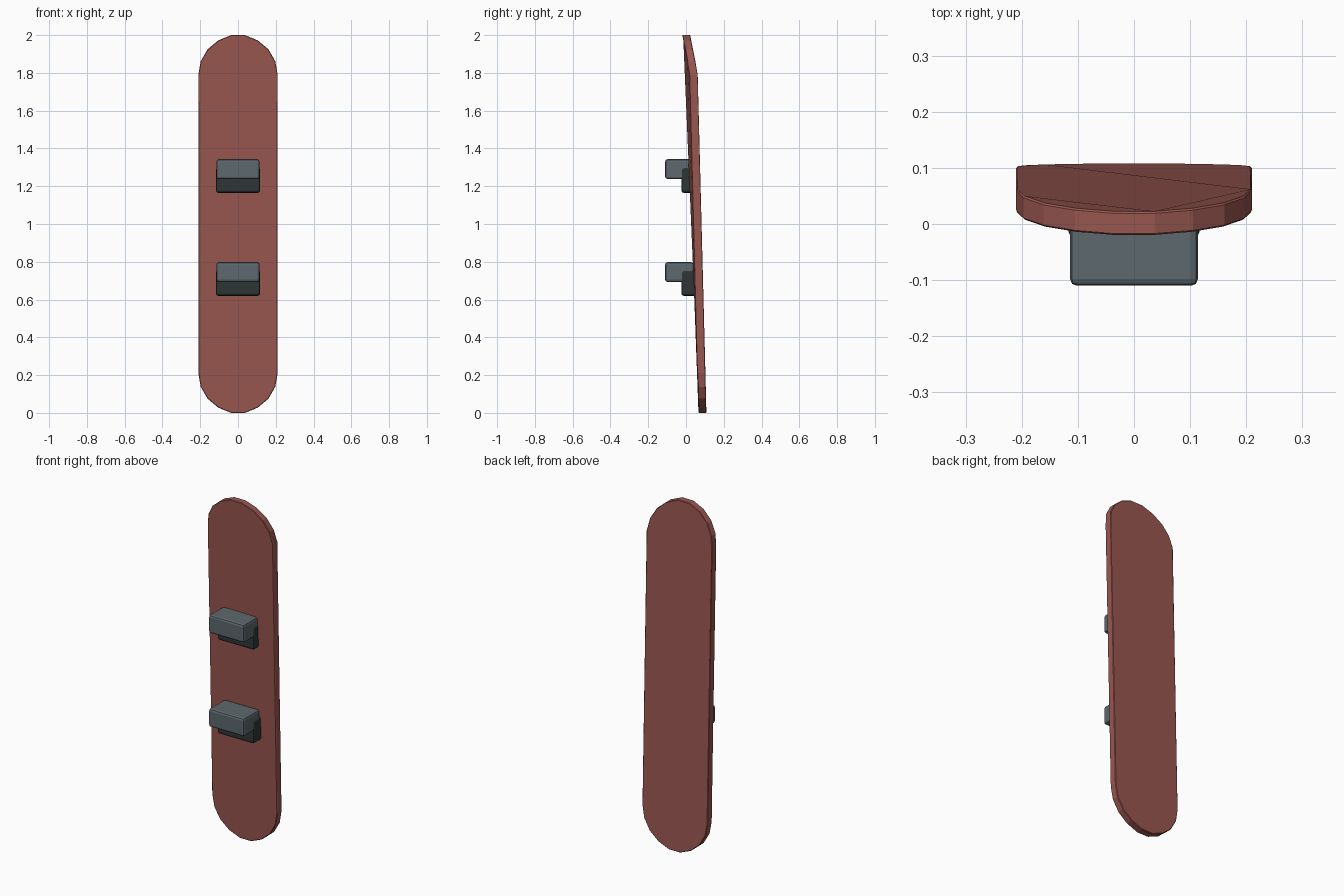
import bpy, bmesh, math

if "Cube" in bpy.data.objects:
    bpy.data.objects.remove(bpy.data.objects["Cube"])


def material(name, rgb):
    m = bpy.data.materials.new(name)
    m.diffuse_color = (*rgb, 1)
    m.use_nodes = True
    m.node_tree.nodes["Principled BSDF"].inputs["Base Color"].default_value = m.diffuse_color
    return m


RED = material("brick_red", (0.32, 0.095, 0.08))
SLATE = material("slate_grey", (0.11, 0.14, 0.155))
DARK = material("charcoal", (0.028, 0.036, 0.037))


def finish(bm, name, mat, bevel, segments):
    bmesh.ops.recalc_face_normals(bm, faces=bm.faces)
    mesh = bpy.data.meshes.new(name)
    bm.to_mesh(mesh)
    bm.free()
    mesh.materials.append(mat)
    ob = bpy.data.objects.new(name, mesh)
    bpy.context.collection.objects.link(ob)
    mod = ob.modifiers.new("soft_edges", 'BEVEL')
    mod.width, mod.segments = bevel, segments
    mod.limit_method = 'ANGLE'
    mod.angle_limit = math.radians(40)
    return ob


def block(name, mat, half_x, y0, y1, z0, z1):
    bm = bmesh.new()
    bmesh.ops.create_cube(bm, size=1)
    for v in bm.verts:
        v.co.x *= 2 * half_x
        v.co.y = y1 if v.co.y > 0 else y0
        v.co.z = z1 if v.co.z > 0 else z0
    finish(bm, name, mat, 0.012, 2)


# Deck: stadium outline, leaning back, with the upper nose bent forward
R, SEG, THICK = 0.21, 9, 0.042
outline = []
for centre, start in ((2 - R, 0), (R, math.pi)):
    for i in range(SEG + 1):
        a = start + math.pi * i / SEG
        outline.append((R * math.cos(a), centre + R * math.sin(a) * R / (R * math.sin(math.pi * 4 / 9))
                        if abs(math.sin(a)) > 0.98 else centre + R * math.sin(a)))


def deck_y(z):
    bend = 2 - R
    return 0.066 - 0.0245 * z if z < bend else 0.022 - 0.2 * (z - bend)


bm = bmesh.new()
front = [bm.verts.new((x, deck_y(z), z)) for x, z in outline]
back = [bm.verts.new((x, deck_y(z) + THICK, z)) for x, z in outline]
bm.faces.new(front)
bm.faces.new(back[::-1])
for i in range(len(front)):
    j = (i + 1) % len(front)
    bm.faces.new((front[i], front[j], back[j], back[i]))
finish(bm, "deck", RED, 0.003, 1)

# Two bindings: a dark base with a lighter toe block on top
for label, z, rear in (("upper", 1.165, 0.045), ("lower", 0.62, 0.06)):
    block(label + "_binding_base", DARK, 0.117, -0.025, rear, z, z + 0.135)
    block(label + "_binding_toe", SLATE, 0.114, -0.11, 0.04, z + 0.073, z + 0.178)
